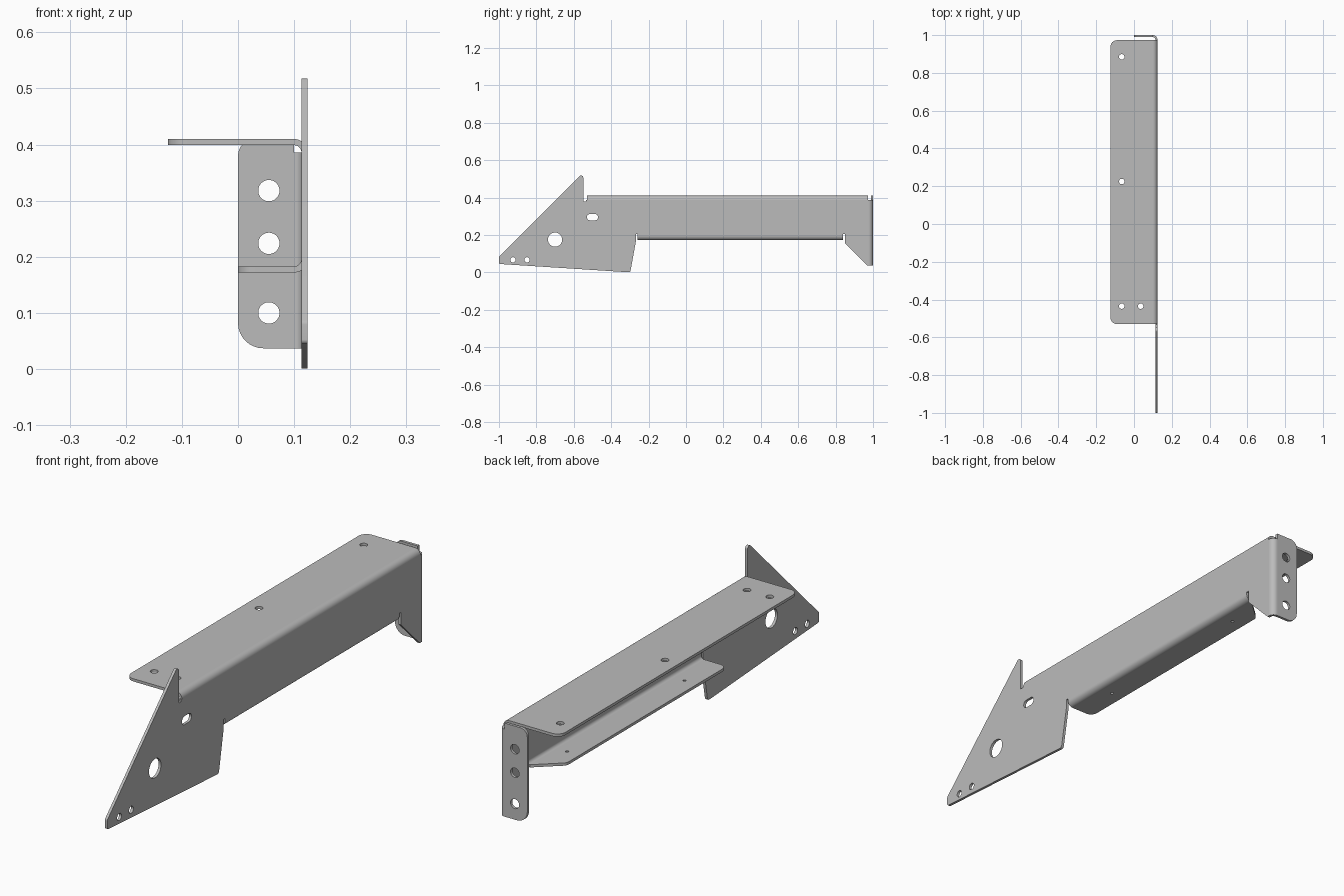
import bpy, bmesh, math
from mathutils import Vector

if "Cube" in bpy.data.objects:
    bpy.data.objects.remove(bpy.data.objects["Cube"])

T = 0.011            # sheet thickness
RO, RI = 0.024, 0.013  # outer and inner bend radius

steel = bpy.data.materials.new("grey_steel")
steel.diffuse_color = (0.5, 0.5, 0.5, 1)
steel.use_nodes = True
steel.node_tree.nodes["Principled BSDF"].inputs["Base Color"].default_value = steel.diffuse_color


def rounded(points, steps=8):
    """Fillet every (u, v, r) corner of a closed outline."""
    out = []
    for i, p in enumerate(points):
        c = Vector(p[:2])
        r = p[2] if len(p) > 2 else 0
        if not r:
            out.append(c)
            continue
        a = (Vector(points[i - 1][:2]) - c).normalized()
        b = (Vector(points[(i + 1) % len(points)][:2]) - c).normalized()
        half = a.angle(b) / 2
        mid = c + (a + b).normalized() * (r / math.sin(half))
        s, e = c + a * (r / math.tan(half)) - mid, c + b * (r / math.tan(half)) - mid
        sweep = s.angle(e)
        for k in range(steps + 1):
            t = k / steps
            out.append(mid + (s * math.sin((1 - t) * sweep) + e * math.sin(t * sweep)) / math.sin(sweep))
    return out


def slot(u, v, r, half=0.0, n=32):
    """Round hole, or a slot when half is not zero."""
    pts = []
    for k in range(n):
        a = 2 * math.pi * (k + 0.5) / n
        pts.append(Vector((u + r * math.cos(a) + math.copysign(half, math.cos(a)), v + r * math.sin(a))))
    return pts


def plate(name, plane, lo, hi, outline, holes=()):
    """Outline with holes in the given plane, extruded from lo to hi on the third axis."""
    cu = bpy.data.curves.new(name + "_profile", 'CURVE')
    cu.dimensions, cu.fill_mode, cu.extrude = '2D', 'BOTH', (hi - lo) / 2
    for loop in (outline, *holes):
        sp = cu.splines.new('POLY')
        sp.points.add(len(loop) - 1)
        for q, p in zip(sp.points, loop):
            q.co = (p[0], p[1], 0, 1)
        sp.use_cyclic_u = True
    tmp = bpy.data.objects.new(name + "_profile", cu)
    bpy.context.collection.objects.link(tmp)
    dg = bpy.context.evaluated_depsgraph_get()
    me = bpy.data.meshes.new_from_object(tmp.evaluated_get(dg))
    bpy.data.objects.remove(tmp)
    iu, iv = ("xyz".index(c) for c in plane)
    bm = bmesh.new()
    bm.from_mesh(me)
    for v in bm.verts:
        u, w, d = v.co
        co = [0, 0, 0]
        co[iu], co[iv], co[3 - iu - iv] = u, w, d + (lo + hi) / 2
        v.co = co
    bmesh.ops.remove_doubles(bm, verts=bm.verts, dist=1e-5)
    bmesh.ops.recalc_face_normals(bm, faces=bm.faces)
    bm.to_mesh(me)
    bm.free()
    me.name = name
    me.materials.clear()
    me.materials.append(steel)
    ob = bpy.data.objects.new(name, me)
    bpy.context.collection.objects.link(ob)
    bpy.ops.object.select_all(action='DESELECT')
    ob.select_set(True)
    bpy.context.view_layer.objects.active = ob
    bpy.ops.object.shade_smooth_by_angle(angle=math.radians(30))


def bend(name, plane, lo, hi, v, sign, n=10):
    """Quarter-ring bend that joins the web to a flange."""
    ang = [math.pi / 2 * k / n for k in range(n + 1)]
    ring = [(0.1 + RO * math.cos(a), v + sign * RO * math.sin(a)) for a in ang]
    ring += [(0.1 + RI * math.cos(a), v + sign * RI * math.sin(a)) for a in reversed(ang)]
    plate(name, plane, lo, hi, ring)


# Upright web with triangular nose, relief notches and holes
plate("side_web", "yz", 0.124 - T, 0.124, rounded([
    (-1, 0.045, 0.008), (-0.298, 0, 0.012), (-0.268, 0.165), (-0.268, 0.205),
    (-0.258, 0.205), (-0.258, 0.196), (0.84, 0.196), (0.84, 0.205), (0.85, 0.205),
    (0.85, 0.155), (0.968, 0.037), (0.976, 0.037), (0.976, 0.386), (-0.535, 0.386),
    (-0.535, 0.378), (-0.549, 0.378), (-0.549, 0.535, 0.012), (-1, 0.084, 0.012)]),
    [slot(-0.70, 0.175, 0.038), slot(-0.5, 0.295, 0.017, 0.013),
     slot(-0.925, 0.067, 0.014), slot(-0.85, 0.067, 0.014)])

# Top flange
Y0, Y1 = -0.53, 0.973
plate("top_flange", "xy", 0.41 - T, 0.41, rounded([
    (0.1, Y0), (0.1, Y1), (-0.125, Y1, 0.035), (-0.125, Y0, 0.035)]),
    [slot(-0.065, y, 0.0145) for y in (0.885, 0.225, -0.435)] + [slot(0.035, -0.435, 0.0145)])
bend("top_bend", "xz", Y0, Y1, 0.386, 1)

# Bottom flange, chamfered at the back
plate("bottom_flange", "xy", 0.172, 0.172 + T, rounded([
    (0.1, -0.258), (0.1, 0.84), (0, 0.75, 0.03), (0, -0.258, 0.03)]),
    [slot(0.055, y, 0.006) for y in (0.67, -0.07)])
bend("bottom_bend", "xz", -0.258, 0.84, 0.196, -1)

# Back mounting flange
plate("back_flange", "xz", 1 - T, 1, rounded([
    (0.1, 0.037), (0, 0.037, 0.045), (0, 0.41, 0.03), (0.1, 0.41)]),
    [slot(0.055, z, 0.019) for z in (0.318, 0.224, 0.1)])
bend("back_bend", "xy", 0.037, 0.386, 0.976, 1)
